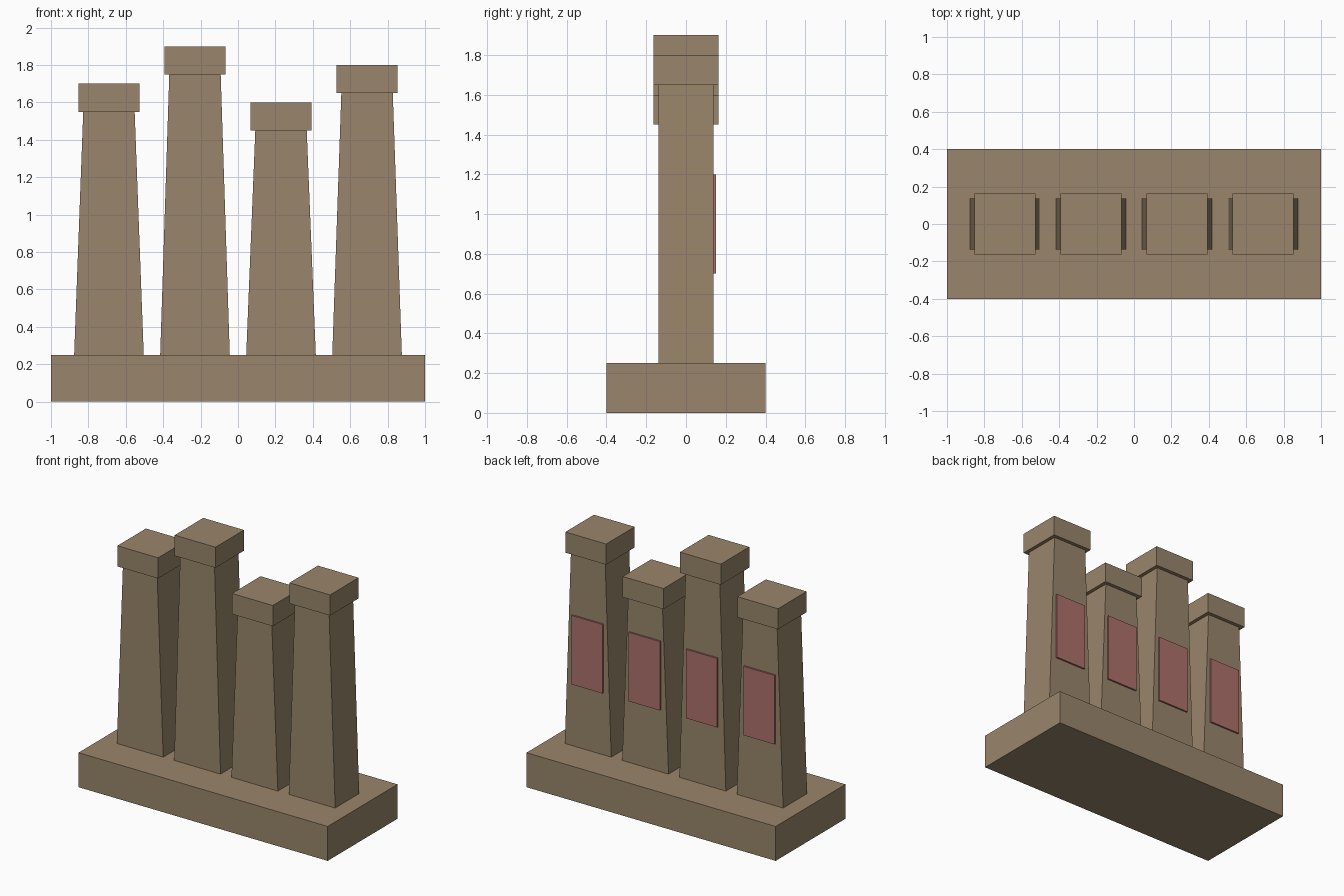
import bpy

if "Cube" in bpy.data.objects:
    bpy.data.objects.remove(bpy.data.objects["Cube"])


def material(name, rgb):
    m = bpy.data.materials.new(name)
    m.diffuse_color = (*rgb, 1)
    m.use_nodes = True
    m.node_tree.nodes["Principled BSDF"].inputs["Base Color"].default_value = m.diffuse_color
    return m


stone = material("brown stone", (0.32, 0.235, 0.147))
rose = material("dusty rose", (0.42, 0.165, 0.15))


def block(name, x, y, z0, z1, bottom, top, mat):
    """Box or tapered box; bottom and top are (half x, half y)."""
    bpy.ops.mesh.primitive_cube_add(size=2, location=(x, y, 0))
    ob = bpy.context.object
    ob.name = name
    for v in ob.data.vertices:
        hx, hy = top if v.co.z > 0 else bottom
        v.co = (v.co.x * hx, v.co.y * hy, z1 if v.co.z > 0 else z0)
    ob.data.materials.append(mat)
    return ob


# Plinth
block("base", 0, 0, 0, 0.25, (1, 0.4), (1, 0.4), stone)

# Four tapered pillars with square caps and a plaque on the back
HALF, CAP = 0.1375, 0.1635
for i, height in enumerate((1.7, 1.9, 1.6, 1.8)):
    x = -0.69 + 0.46 * i
    neck = height - 0.15
    block(f"pillar_{i + 1}", x, 0, 0.25, neck, (0.186, HALF), (HALF, HALF), stone)
    block(f"cap_{i + 1}", x, 0, neck, height, (CAP, CAP), (CAP, CAP), stone)
    block(f"plaque_{i + 1}", x, 0.1425, 0.7, 1.2, (0.125, 0.0075), (0.125, 0.0075), rose)
